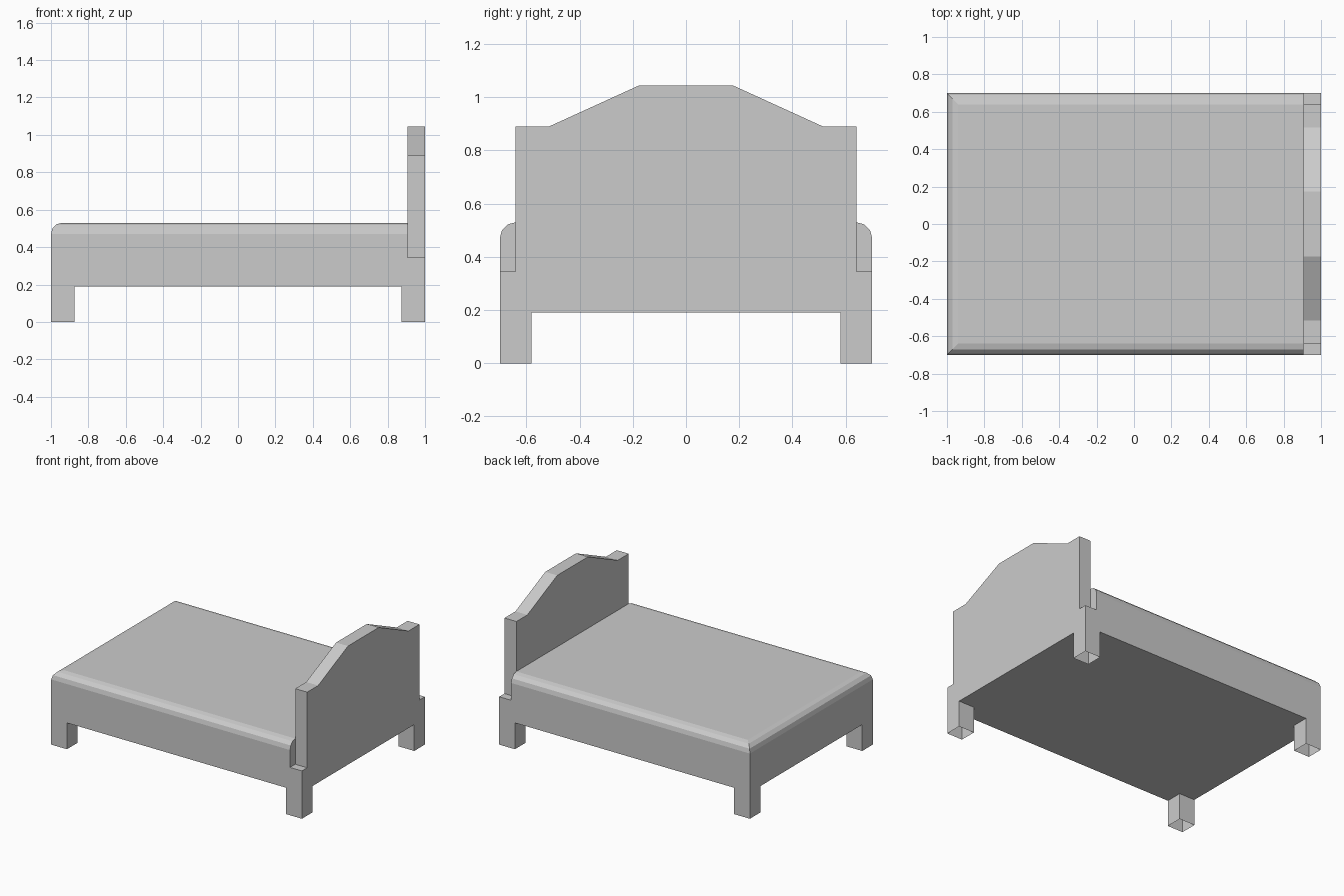
import bpy
import math

if "Cube" in bpy.data.objects:
    bpy.data.objects.remove(bpy.data.objects["Cube"])

grey = bpy.data.materials.new("plain grey")
grey.diffuse_color = (0.6, 0.6, 0.6, 1)
grey.use_nodes = True
grey.node_tree.nodes["Principled BSDF"].inputs["Base Color"].default_value = grey.diffuse_color


def rect(x0, x1, y0, y1, z):
    """Counter-clockwise rectangle at height z."""
    return [(x0, y0, z), (x1, y0, z), (x1, y1, z), (x0, y1, z)]


def loft(name, rings, bottom=None, top=None):
    """Join equal rings with quads, then add optional cap polygons."""
    n = len(rings[0])
    verts = [p for ring in rings for p in ring]
    faces = []
    for r in range(len(rings) - 1):
        a, b = r * n, (r + 1) * n
        for i in range(n):
            j = (i + 1) % n
            faces.append((a + i, a + j, b + j, b + i))
    for cap, flip in ((bottom, True), (top, False)):
        if cap:
            start = len(verts)
            verts += cap
            ids = list(range(start, start + len(cap)))
            faces.append(ids[::-1] if flip else ids)
    mesh = bpy.data.meshes.new(name)
    mesh.from_pydata(verts, [], faces)
    mesh.materials.append(grey)
    obj = bpy.data.objects.new(name, mesh)
    bpy.context.collection.objects.link(obj)
    return obj


L, W = 1.0, 0.7             # half length and half width
LEG_X, LEG_Y = 0.875, 0.58  # inner faces of the legs
UNDER, LEDGE, TOP = 0.19, 0.345, 0.53
HEAD = 0.905                # inner face of the headboard

# base: underside is cut out above the hollow legs
cross = [(-LEG_X, -W), (LEG_X, -W), (LEG_X, -LEG_Y), (L, -LEG_Y),
         (L, LEG_Y), (LEG_X, LEG_Y), (LEG_X, W), (-LEG_X, W),
         (-LEG_X, LEG_Y), (-L, LEG_Y), (-L, -LEG_Y), (-LEG_X, -LEG_Y)]
lid = rect(-L, L, -W, W, LEDGE)
loft("bed_base", [rect(-L, L, -W, W, UNDER), lid],
     bottom=[(x, y, UNDER) for x, y in cross], top=lid)

# mattress: rounded in three steps on the sides and foot end
R = 0.06
rings = [rect(-L, HEAD, -W, W, LEDGE)]
for k in range(4):
    a = math.radians(30 * k)
    d = R * (1 - math.cos(a))
    rings.append(rect(-L + d, HEAD, -W + d, W - d, TOP - R + R * math.sin(a)))
loft("mattress", rings, top=rings[-1])

# four hollow legs, open underneath
for sx, end in ((-1, "foot"), (1, "head")):
    for sy, side in ((-1, "front"), (1, "back")):
        xs = sorted((sx * LEG_X, sx * L))
        ys = sorted((sy * LEG_Y, sy * W))
        loft(f"{end}_{side}_leg", [rect(*xs, *ys, z) for z in (0, UNDER)])

# headboard with a stepped, sloping crest
half = [(0.64, LEDGE), (0.64, 0.89), (0.515, 0.89), (0.175, 1.045)]
profile = half + [(-y, z) for y, z in reversed(half)]
ends = [[(x, y, z) for y, z in profile] for x in (HEAD, L)]
loft("headboard", ends, bottom=ends[0], top=ends[1])
